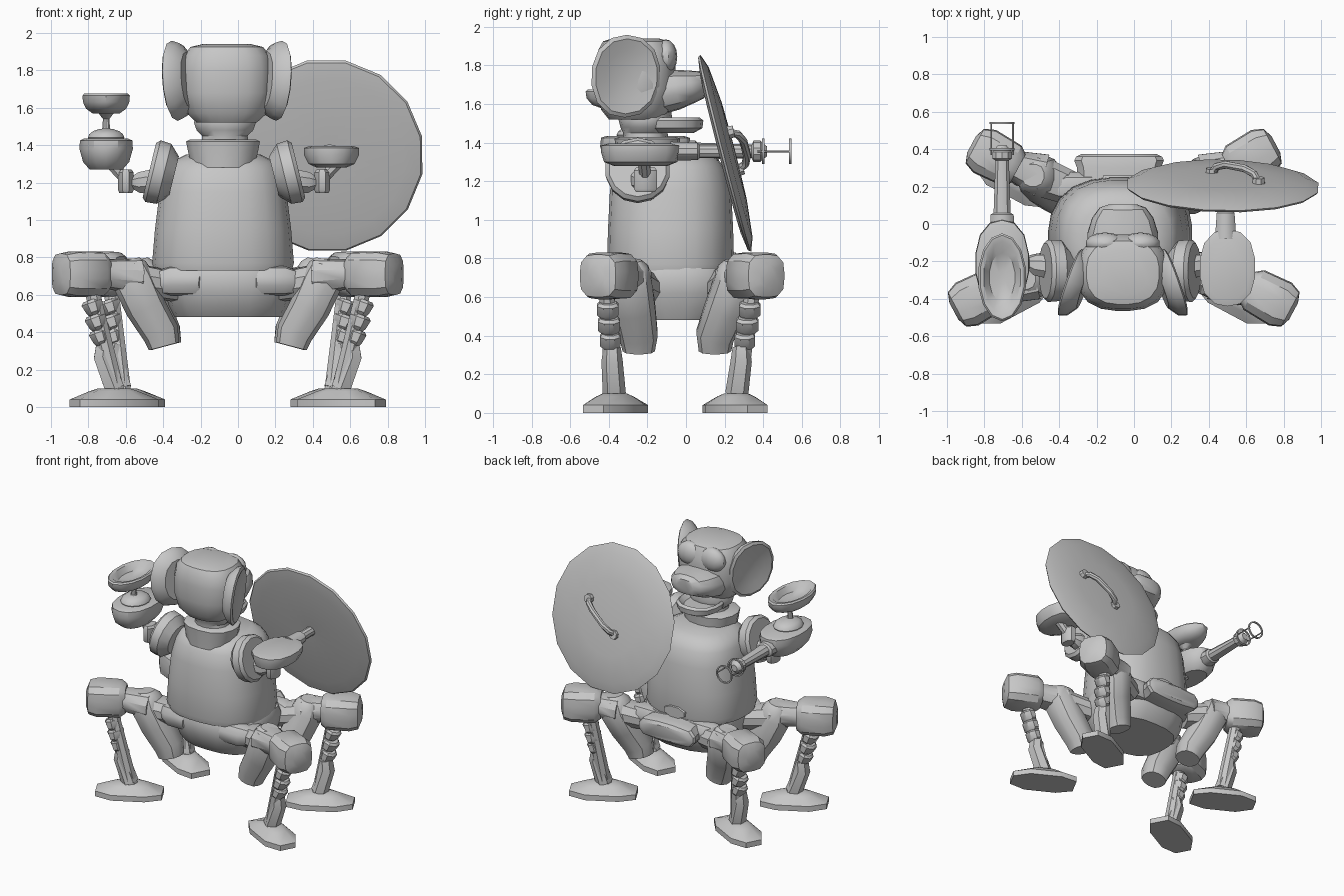
import bpy, bmesh, math
from mathutils import Vector

CX = -0.055  # symmetry line of the toy
grey = bpy.data.materials.new("plain_grey")
grey.diffuse_color = (0.57, 0.57, 0.57, 1)


def skin(name, rings, closed=False):
    """Skin equal-sized rings of points into a capped solid."""
    bm = bmesh.new()
    loops = [[bm.verts.new(p) for p in r] for r in rings]
    n = len(loops[0])
    pairs = list(zip(loops, loops[1:]))
    if closed:
        pairs.append((loops[-1], loops[0]))
    for a, b in pairs:
        for i in range(n):
            j = (i + 1) % n
            bm.faces.new((a[i], a[j], b[j], b[i]))
    if not closed:
        bm.faces.new(loops[0][::-1])
        bm.faces.new(loops[-1])
    bmesh.ops.recalc_face_normals(bm, faces=bm.faces)
    me = bpy.data.meshes.new(name)
    bm.to_mesh(me)
    bm.free()
    me.materials.append(grey)
    ob = bpy.data.objects.new(name, me)
    bpy.context.collection.objects.link(ob)
    return ob


def ring(c, t, a, b, n, p):
    """Superellipse across direction t: a is sideways, b is the other radius."""
    t = Vector(t).normalized()
    ref = Vector((0, 1, 0)) if abs(t.z) > 0.7 else Vector((0, 0, 1))
    s = ref.cross(t).normalized()
    u = t.cross(s)
    pts = []
    for i in range(n):
        w = 2 * math.pi * (i + 0.5) / n
        x, y = math.cos(w), math.sin(w)
        f = (abs(x) ** p + abs(y) ** p) ** (-1 / p)
        pts.append(Vector(c) + s * (a * x * f) + u * (b * y * f))
    return pts


def lathe(name, c, axis, prof, n=16, p=2):
    """Profile of (distance, a, b) along a fixed axis."""
    ax = Vector(axis).normalized()
    return skin(name, [ring(Vector(c) + ax * d, ax, a, b, n, p) for d, a, b in prof])


def sweep(name, pts, n=10, p=2):
    """Limb through points (x, y, z, a, b)."""
    v = [Vector(q[:3]) for q in pts]
    last = len(v) - 1
    return skin(name, [ring(v[i], v[min(i + 1, last)] - v[max(i - 1, 0)], q[3], q[4], n, p)
                       for i, q in enumerate(pts)])


def blob(name, c, rx, ry, rz, n=14):
    k = 8
    prof = [(-rz * math.cos(math.pi * i / k), rx * max(math.sin(math.pi * i / k), 0.02),
             ry * max(math.sin(math.pi * i / k), 0.02)) for i in range(k + 1)]
    return lathe(name, c, (0, 0, 1), prof, n)


Z = (0, 0, 1)
Y = (0, 1, 0)

# Torso, collar and pelvis
lathe("torso", (-0.08, -0.08, 0), Z, [(0.73, 0.37, 0.32), (0.77, 0.38, 0.33), (0.95, 0.365, 0.325),
      (1.15, 0.34, 0.315), (1.26, 0.315, 0.285), (1.31, 0.28, 0.25), (1.35, 0.20, 0.19)], 24, 2.5)
lathe("collar", (-0.08, -0.2, 0), Z, [(1.28, 0.17, 0.16), (1.37, 0.19, 0.165), (1.42, 0.20, 0.17),
      (1.43, 0.18, 0.15)], 14, 2.4)
lathe("neck", (-0.07, -0.21, 0), Z, [(1.4, 0.13, 0.12), (1.45, 0.125, 0.115), (1.48, 0.155, 0.13),
      (1.52, 0.17, 0.14), (1.58, 0.15, 0.13)], 14)
lathe("pelvis", (-0.05, -0.06, 0), Z, [(0.48, 0.29, 0.24), (0.54, 0.32, 0.29), (0.62, 0.345, 0.32),
      (0.70, 0.36, 0.33), (0.75, 0.34, 0.31)], 18, 2.8)
for s in (-1, 1):
    for y in (-0.3, 0.2):
        sweep("belt_roll", [(CX + s * 0.12, y - 0.03, 0.67, 0.06, 0.06),
              (CX + s * 0.16, y, 0.675, 0.08, 0.08), (CX + s * 0.3, y, 0.675, 0.08, 0.08),
              (CX + s * 0.38, y * 0.9, 0.665, 0.05, 0.06)], 10, 2.4)
lathe("buckle", (-0.08, 0.22, 0.67), Y, [(0, 0.22, 0.08), (0.08, 0.225, 0.08), (0.12, 0.24, 0.075),
      (0.14, 0.23, 0.07), (0.155, 0.20, 0.05)], 12, 4)
lathe("tail_plate", (-0.08, 0.20, 0.79), Y, [(0, 0.1, 0.05), (0.06, 0.085, 0.04)], 8, 4)

# Head, ears, brows, muzzle and jaw
lathe("head", (-0.06, -0.26, 0), Z, [(1.52, 0.16, 0.14), (1.57, 0.215, 0.18), (1.68, 0.245, 0.205),
      (1.80, 0.245, 0.205), (1.88, 0.23, 0.195), (1.925, 0.195, 0.17), (1.94, 0.13, 0.12)], 20, 2.6)
for s in (-1, 1):
    lathe("ear", (-0.06 + s * 0.27, -0.315, 1.745), (s * 0.94, 0.33, -0.08),
          [(-0.07, 0.12, 0.15), (-0.03, 0.175, 0.20), (0.01, 0.19, 0.215), (0.02, 0.17, 0.195),
           (0.005, 0.11, 0.13), (-0.005, 0.04, 0.05)], 14, 2.2)
    blob("brow", (-0.06 + s * 0.095, -0.105, 1.845), 0.105, 0.06, 0.09)
sweep("muzzle", [(-0.06, -0.14, 1.66, 0.19, 0.115), (-0.06, -0.05, 1.675, 0.19, 0.105),
      (-0.06, 0.03, 1.69, 0.165, 0.085), (-0.06, 0.085, 1.70, 0.125, 0.07),
      (-0.06, 0.105, 1.70, 0.075, 0.045)], 14, 2.6)
lathe("jaw", (-0.07, -0.08, 0), Z, [(1.45, 0.11, 0.12), (1.475, 0.15, 0.165), (1.515, 0.16, 0.17),
      (1.53, 0.145, 0.15), (1.50, 0.11, 0.12)], 14, 2.4)

# Shoulders, elbows and forearm links
AX = -0.075
for s in (-1, 1):
    lathe("shoulder_pad", (AX + s * 0.355, -0.25, 1.255), (s * 0.97, 0, 0.24),
          [(-0.09, 0.11, 0.11), (-0.035, 0.165, 0.165), (0.025, 0.17, 0.17), (0.045, 0.15, 0.15)], 14)
    sweep("upper_arm", [(AX + s * 0.36, -0.23, 1.21, 0.07, 0.07), (AX + s * 0.45, -0.22, 1.2, 0.06, 0.06),
          (AX + s * 0.49, -0.21, 1.2, 0.035, 0.035)], 8)
    lathe("elbow", (AX + s * 0.525, -0.21, 1.205), Z,
          [(-0.06, 0.035, 0.05), (-0.045, 0.042, 0.06), (0.05, 0.042, 0.06), (0.065, 0.03, 0.05)], 8, 4)
    sweep("forearm_link", [(AX + s * 0.53, -0.21, 1.22, 0.03, 0.03),
          (AX + s * 0.62, -0.22, 1.32, 0.035, 0.035)], 8)

# Hand with barrel and ring sight
X1 = -0.705
lathe("left_hand", (X1, -0.21, 0), Z, [(1.27, 0.09, 0.16), (1.31, 0.125, 0.21), (1.38, 0.145, 0.235),
      (1.425, 0.142, 0.23), (1.435, 0.12, 0.20)], 14, 2.3)
lathe("barrel", (X1, 0, 1.355), Y, [(-0.1, 0.07, 0.06), (0.05, 0.065, 0.055), (0.06, 0.048, 0.045),
      (0.34, 0.038, 0.035), (0.35, 0.055, 0.055), (0.385, 0.055, 0.055), (0.42, 0.025, 0.025)], 10)
for s in (-1, 1):
    sweep("sight_strut", [(X1 + s * 0.058, 0.37, 1.355, 0.005, 0.005),
          (X1 + s * 0.058, 0.545, 1.355, 0.005, 0.005)], 6)
for y in (0.40, 0.54):
    rim = [(y - 0.006, 0.058), (y + 0.006, 0.058), (y + 0.006, 0.068), (y - 0.006, 0.068)]
    skin("sight_ring", [ring((X1, d, 1.355), Y, r, r, 16, 2) for d, r in rim], True)

# Goblet standing on that hand
blob("goblet_foot", (X1, -0.24, 1.44), 0.1, 0.12, 0.05)
lathe("goblet_stem", (X1, -0.26, 0), Z, [(1.46, 0.05, 0.05), (1.49, 0.022, 0.022),
      (1.54, 0.018, 0.018), (1.58, 0.05, 0.07)], 10)
lathe("goblet_cup", (X1, -0.285, 0), Z, [(1.57, 0.075, 0.13), (1.595, 0.11, 0.2), (1.63, 0.127, 0.23),
      (1.665, 0.13, 0.235), (1.675, 0.12, 0.225), (1.67, 0.1, 0.19), (1.63, 0.07, 0.13),
      (1.62, 0.02, 0.04)], 14)

# Hand carrying the shield
lathe("right_hand", (0.50, -0.235, 0), Z, [(1.28, 0.08, 0.14), (1.30, 0.125, 0.19), (1.35, 0.15, 0.205),
      (1.385, 0.15, 0.205), (1.395, 0.12, 0.17)], 14, 2.4)
lathe("shield_arm", (0.49, 0, 1.355), Y, [(-0.08, 0.06, 0.05), (0.06, 0.05, 0.045), (0.07, 0.035, 0.035),
      (0.2, 0.035, 0.035)], 10)

# Shield and its handle
T = Vector((0.02, 0.968, 0.25)).normalized()
C = Vector((0.475, 0.205, 1.345))
lathe("shield", C, T, [(-0.015, 0.05, 0.05), (-0.026, 0.42, 0.43), (-0.012, 0.51, 0.525),
      (0.0, 0.52, 0.535), (0.025, 0.455, 0.465), (0.045, 0.25, 0.27), (0.05, 0.05, 0.05)], 16)
B = Vector((0, -0.25, 0.968))
pts = []
for k, h in ((-1, 0.04), (-0.8, 0.085), (-0.4, 0.105), (0.4, 0.105), (0.8, 0.085), (1, 0.04)):
    q = C + Vector((0.065 + 0.125 * k, 0, 0)) + B * (0.1 * k) + T * h
    pts.append((*q, 0.02, 0.02))
sweep("shield_handle", pts, 8, 3)
for e in (pts[0], pts[-1]):
    lathe("handle_plate", e[:3], T, [(-0.01, 0.035, 0.035), (0.03, 0.03, 0.03)], 8, 4)


# Legs: thigh, links, knee block, plated shin, rod and foot
def leg(s, knee, top, low, shin, foot):
    def P(x, y, z, a, b):
        return (CX + s * x, y, z, a, b)
    (kx, ky), (tx, ty), (lx, ly), (hx, hy), (fx, fy) = knee, top, low, shin, foot
    sweep("thigh", [P(lx, ly, 0.325, 0.085, 0.085), P(lx + 0.02, ly, 0.40, 0.1, 0.1),
          P((lx + tx) / 2 + 0.02, (ly + ty) / 2, 0.54, 0.11, 0.11), P(tx, ty, 0.68, 0.115, 0.115),
          P(tx + 0.02, ty, 0.76, 0.09, 0.095), P(tx + 0.025, ty, 0.79, 0.06, 0.06)], 12, 2.6)
    sweep("hip_link", [P(0.26, ty * 0.7, 0.64, 0.09, 0.08), P(tx, ty, 0.68, 0.11, 0.09)], 10, 2.6)
    sweep("knee_link", [P(tx - 0.02, ty, 0.70, 0.12, 0.095), P((tx + kx) / 2, (ty + ky) / 2, 0.71, 0.085, 0.08),
          P(kx, ky, 0.71, 0.11, 0.1)], 10, 2.6)
    out = Vector((s * 0.88, math.copysign(0.47, ky), 0))
    lathe("knee_block", (CX + s * kx, ky, 0.71), out,
          [(-0.14, 0.09, 0.095), (-0.10, 0.12, 0.12), (0.06, 0.13, 0.122), (0.12, 0.105, 0.11),
           (0.14, 0.05, 0.06)], 16, 3.6)

    def along(z):
        f = (0.6 - z) / 0.52
        return hx + (fx - hx) * f, hy + (fy - hy) * f, z
    sweep("shin_rod", [P(*along(z), r, r) for z, r in ((0.62, 0.04), (0.33, 0.045), (0.07, 0.05))], 8, 3)
    for z, r in ((0.53, 0.058), (0.45, 0.06), (0.37, 0.055)):
        x, y, _ = along(z)
        lathe("shin_plate", (CX + s * (x + 0.015), y, z), (s * 0.35, 0, 1),
              [(-0.045, r * 0.5, r * 0.55), (-0.02, r * 0.8, r), (0.03, r, r), (0.045, r * 0.75, r * 0.8)], 8, 2.5)
    x, y, _ = along(0.25)
    sweep("shin_guard", [P(x + 0.02, y, 0.34, 0.045, 0.045), P(x + 0.03, y, 0.27, 0.05, 0.055),
          P(*along(0.1), 0.055, 0.06)], 6, 3)
    # Flat sole rising to a ridge under the shin
    side = Vector((-out.y, out.x, 0))
    c = Vector((CX + s * (fx + 0.01), fy, 0))
    rings = []
    for z, l, w in ((0, 0.235, 0.12), (0.04, 0.235, 0.12), (0.085, 0.125, 0.075), (0.1, 0.08, 0.05)):
        rings.append([c + out * (l * u) + side * (w * v) + Vector((0, 0, z)) for u, v in
                      ((1, 0.5), (0.5, 1), (-0.5, 1), (-1, 0.6), (-1, -0.6), (-0.5, -1), (0.5, -1), (1, -0.5))])
    skin("foot", rings)


for s in (-1, 1):
    leg(s, (0.785, -0.40), (0.505, -0.29), (0.34, -0.245), (0.72, -0.41), (0.60, -0.37))
    leg(s, (0.69, 0.36), (0.46, 0.26), (0.33, 0.15), (0.62, 0.34), (0.565, 0.26))

# Smooth shading with crisp edges
for ob in bpy.context.scene.objects:
    ob.select_set(True)
    bpy.context.view_layer.objects.active = ob
bpy.ops.object.shade_smooth_by_angle(angle=math.radians(35))
